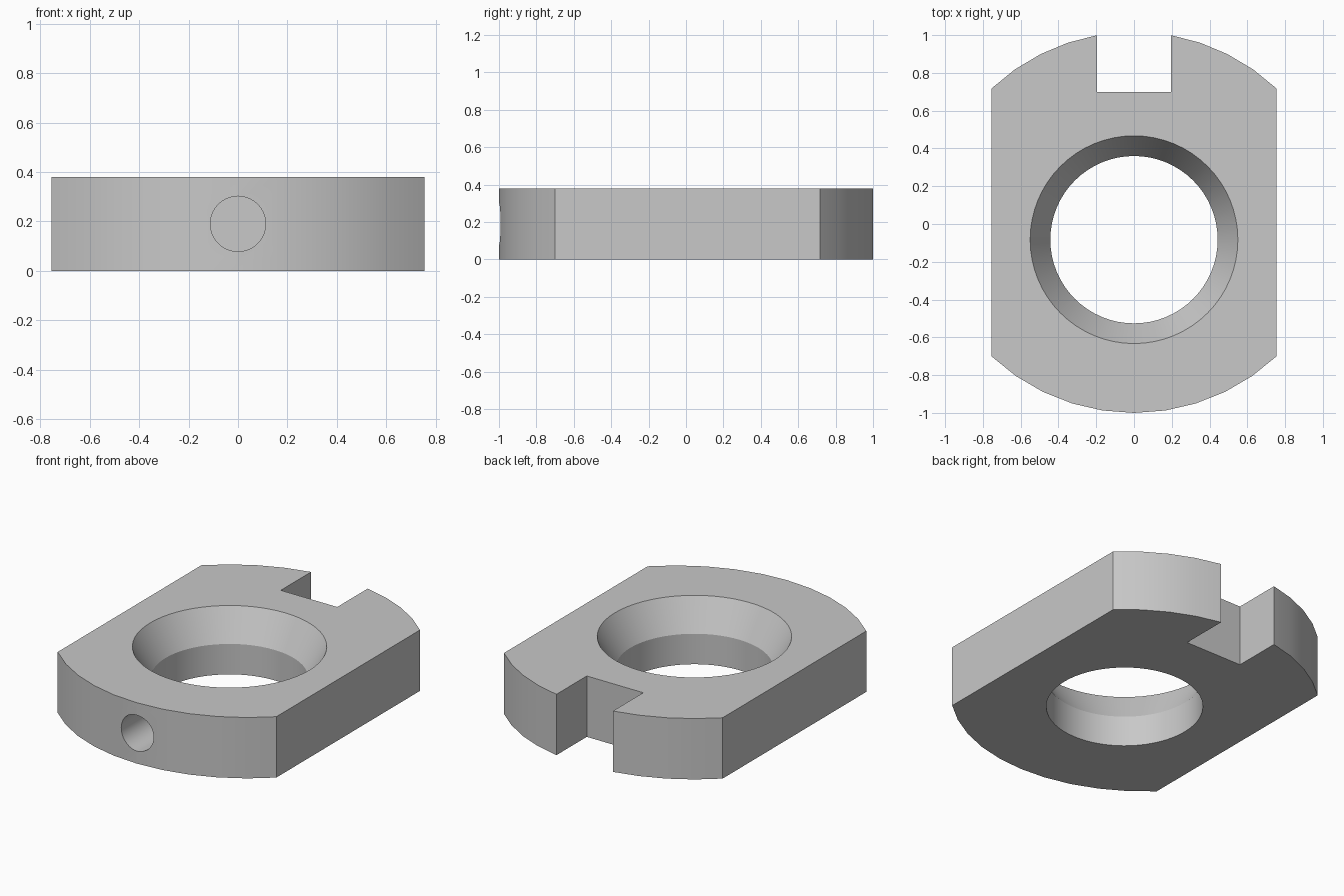
import bpy
from math import sin, cos, asin, pi, radians
from mathutils import Matrix

cube = bpy.data.objects.get("Cube")
if cube:
    bpy.data.objects.remove(cube)

HALF_W, HEIGHT, ARC_R = 0.755, 0.38, 1.10
SLOT_HALF, SLOT_FLOOR = 0.195, 0.70
BORE_Y = -0.083
EDGE = asin(HALF_W / ARC_R)

metal = bpy.data.materials.new("plain_grey")
metal.use_nodes = True
metal.diffuse_color = (0.58, 0.58, 0.58, 1)
metal.node_tree.nodes["Principled BSDF"].inputs["Base Color"].default_value = metal.diffuse_color


def loft(name, rings):
    """Closed solid through equal-length rings of points, listed bottom to top."""
    n = len(rings[0])
    verts = [p for ring in rings for p in ring]
    faces = [tuple(reversed(range(n))), tuple(range(len(verts) - n, len(verts)))]
    for r in range(len(rings) - 1):
        for i in range(n):
            j = (i + 1) % n
            faces.append((r * n + i, r * n + j, (r + 1) * n + j, (r + 1) * n + i))
    mesh = bpy.data.meshes.new(name)
    mesh.from_pydata(verts, [], faces)
    mesh.update()
    obj = bpy.data.objects.new(name, mesh)
    bpy.context.collection.objects.link(obj)
    return obj


def ring(radius, z, n):
    return [(radius * cos(2 * pi * i / n), radius * sin(2 * pi * i / n), z) for i in range(n)]


def arc(start, end, steps, centre_y, side):
    """Points on the front (side -1) or back (side 1) arc, by angle from the y axis."""
    angles = [start + (end - start) * i / steps for i in range(steps + 1)]
    return [(ARC_R * sin(a), centre_y + side * ARC_R * cos(a)) for a in angles]


# Plate outline: front arc, flat sides, back arc broken by the square slot
slot_angle = asin(SLOT_HALF / ARC_R)
outline = arc(-EDGE, EDGE, 10, 0.10, -1)
outline += arc(EDGE, slot_angle, 4, BORE_Y, 1)
outline += [(SLOT_HALF, SLOT_FLOOR), (-SLOT_HALF, SLOT_FLOOR)]
outline += arc(-slot_angle, -EDGE, 4, BORE_Y, 1)
plate = loft("slotted_plate", [[(x, y, z) for x, y in outline] for z in (0, HEIGHT)])
plate.data.materials.append(metal)

# Bore with a countersink over its upper half
bore = loft("bore_cutter", [ring(0.443, -0.1, 64), ring(0.443, 0.19, 64),
                            ring(0.55, HEIGHT, 64), ring(0.55, 0.5, 64)])
bore.data.transform(Matrix.Translation((0, BORE_Y, 0)))

# Blind round hole in the front edge
pin = loft("pin_hole_cutter", [ring(0.112, 0.70, 40), ring(0.112, 1.2, 40)])
pin.data.transform(Matrix.Translation((0, 0, 0.19)) @ Matrix.Rotation(radians(90), 4, 'X'))

for cutter in (bore, pin):
    cutter.hide_render = True
    mod = plate.modifiers.new(cutter.name, 'BOOLEAN')
    mod.operation, mod.solver, mod.object = 'DIFFERENCE', 'EXACT', cutter

# Bake the cuts and remove the cutters
bpy.context.view_layer.update()
cut = bpy.data.meshes.new_from_object(plate.evaluated_get(bpy.context.evaluated_depsgraph_get()))
plate.modifiers.clear()
plate.data = cut
cut.materials.clear()
cut.materials.append(metal)
for poly in cut.polygons:
    poly.material_index = 0
for cutter in (bore, pin):
    bpy.data.objects.remove(cutter)

# Smooth curved walls, crisp edges
bpy.ops.object.select_all(action='DESELECT')
plate.select_set(True)
bpy.context.view_layer.objects.active = plate
bpy.ops.object.shade_smooth_by_angle(angle=radians(25))
